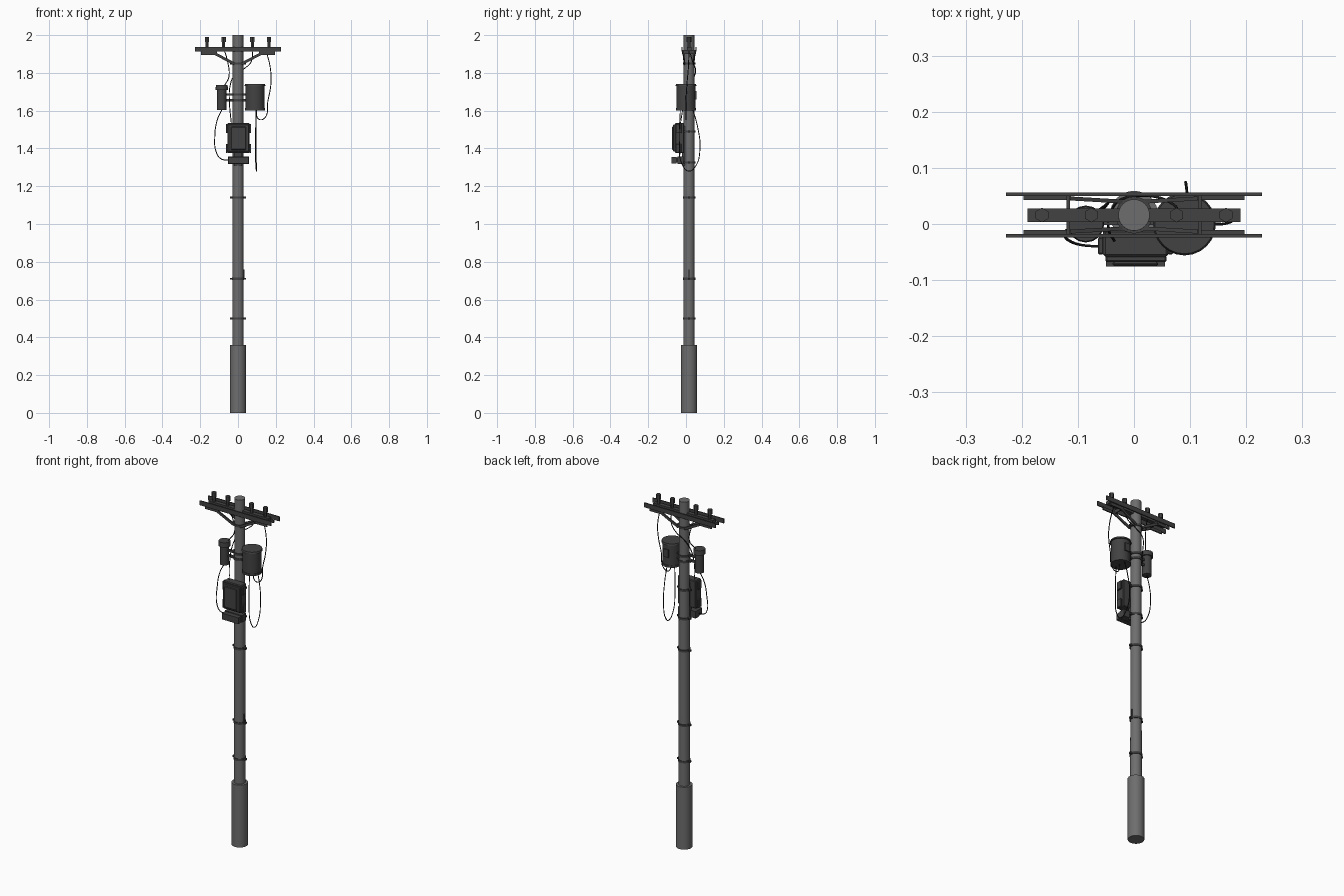
import bpy
import math
from mathutils import Vector

if "Cube" in bpy.data.objects:
    bpy.data.objects.remove(bpy.data.objects["Cube"], do_unlink=True)


def material(name, v):
    m = bpy.data.materials.new(name)
    m.use_nodes = True
    m.diffuse_color = (v, v, v, 1)
    b = m.node_tree.nodes["Principled BSDF"]
    b.inputs["Base Color"].default_value = (v, v, v, 1)
    b.inputs["Roughness"].default_value = 0.8
    return m


POLE = material("pole grey", 0.155)
METAL = material("dark metal", 0.055)
WIRE = material("cable black", 0.012)
PY = 0.016  # pole axis in y


def finish(name, mat, smooth=False):
    o = bpy.context.object
    o.name = name
    o.data.materials.append(mat)
    if smooth:
        bpy.ops.object.shade_smooth_by_angle(angle=math.radians(40))
    return o


def box(name, x, y, z, mat=METAL, bevel=0):
    """Box from (min, max) pairs."""
    bpy.ops.mesh.primitive_cube_add(size=1)
    o = finish(name, mat)
    o.location = [(a + b) / 2 for a, b in (x, y, z)]
    o.scale = [b - a for a, b in (x, y, z)]
    bpy.ops.object.transform_apply(location=False, rotation=False)
    if bevel:
        m = o.modifiers.new("bevel", "BEVEL")
        m.width, m.segments = bevel, 1
    return o


def cyl(name, x, y, z0, z1, r, mat=METAL, n=24, r2=None):
    bpy.ops.mesh.primitive_cone_add(vertices=n, radius1=r, radius2=r2 or r,
                                    depth=z1 - z0, location=(x, y, (z0 + z1) / 2))
    return finish(name, mat, n > 8)


def bar(name, a, b, w, h, mat=METAL):
    """Rectangular bar between two points."""
    a, b = Vector(a), Vector(b)
    bpy.ops.mesh.primitive_cube_add(size=1, location=(a + b) / 2)
    o = finish(name, mat)
    o.rotation_euler = (b - a).to_track_quat("X", "Z").to_euler()
    o.scale = ((b - a).length, w, h)
    return o


def wire(name, pts, r=0.0025):
    c = bpy.data.curves.new(name, "CURVE")
    c.dimensions, c.bevel_depth, c.bevel_resolution = "3D", r, 1
    c.resolution_u = 8
    s = c.splines.new("BEZIER")
    s.bezier_points.add(len(pts) - 1)
    for p, co in zip(s.bezier_points, pts):
        p.co = co
        p.handle_left_type = p.handle_right_type = "AUTO"
    c.materials.append(WIRE)
    bpy.context.collection.objects.link(bpy.data.objects.new(name, c))


# Pole and sleeve
cyl("pole", 0, PY, 0.3, 2.0, 0.03, POLE, 32, 0.028)
cyl("base_sleeve", 0, PY, 0, 0.36, 0.043, POLE, 32)

# Clamp bands with bolt lugs
for i, z in enumerate((0.5, 0.71, 1.14, 1.325, 1.49, 1.655, 1.685, 1.85)):
    cyl(f"band_{i}", 0, PY, z - 0.006, z + 0.006, 0.033)
    box(f"band_lugs_{i}", (-0.042, 0.042), (PY - 0.006, PY + 0.006),
        (z - 0.005, z + 0.005))
box("pole_clip", (0.026, 0.034), (PY - 0.005, PY + 0.005), (0.71, 0.76))

# Crossarms with insulator rail
for tag, s in (("front", -1), ("back", 1)):
    y = PY + s * 0.037
    box(f"crossarm_{tag}", (-0.228, 0.228), (y - 0.003, y + 0.003), (1.912, 1.938))
    yi = PY + s * 0.03
    for side, d in (("left", 1), ("right", -1)):
        bar(f"brace_foot_{tag}_{side}", (d * 0.197, yi, 1.904),
            (d * 0.112, yi, 1.904), 0.007, 0.016)
        bar(f"brace_{tag}_{side}", (d * 0.122, yi, 1.902),
            (d * 0.02, PY + s * 0.024, 1.848), 0.007, 0.014)
box("insulator_rail", (-0.19, 0.19), (PY - 0.012, PY + 0.012), (1.918, 1.936))
for side, d in (("left", 1), ("right", -1)):
    box(f"arm_spacer_{side}", (d * 0.117 - 0.003, d * 0.117 + 0.003),
        (PY - 0.036, PY + 0.036), (1.9, 1.92))
    for tag, x in (("inner", 0.076), ("outer", 0.164)):
        cyl(f"insulator_stem_{tag}_{side}", d * x, PY, 1.93, 1.966, 0.009, METAL, 6)
        cyl(f"insulator_cap_{tag}_{side}", d * x, PY, 1.963, 1.99, 0.013, METAL, 6)

# Large transformer
cyl("transformer_tank", 0.09, 0, 1.605, 1.735, 0.05)
cyl("transformer_lid", 0.09, 0, 1.73, 1.74, 0.056, METAL, 24, 0.053)
cyl("transformer_rim", 0.09, 0, 1.602, 1.614, 0.053)
box("transformer_terminal_box", (0.075, 0.105), (0.045, 0.056), (1.66, 1.705))

# Small transformer
cyl("small_tank", -0.086, 0, 1.603, 1.72, 0.025, METAL, 16)
cyl("small_tank_lid", -0.086, 0, 1.71, 1.737, 0.033, METAL, 16, 0.031)

# Mounting brackets between tanks and pole
for i, z in enumerate((1.655, 1.685)):
    box(f"tank_bracket_{i}", (-0.07, 0.05), (-0.002, 0.01), (z - 0.006, z + 0.006))

# Control cabinet with layered door
box("cabinet", (-0.055, 0.061), (-0.058, -0.01), (1.375, 1.535), bevel=0.004)
box("cabinet_door", (-0.051, 0.058), (-0.068, -0.056), (1.383, 1.527), bevel=0.003)
panel = box("cabinet_panel", (-0.038, 0.043), (-0.075, -0.067), (1.393, 1.515), bevel=0.003)
for side, x in (("left", 0.065), ("right", -0.059)):
    for tag, z in (("lower", 1.4), ("upper", 1.505)):
        box(f"cabinet_hinge_{tag}_{side}", (x - 0.005, x + 0.005), (-0.054, -0.024),
            (z - 0.024, z + 0.024), bevel=0.002)
box("cabinet_mount", (-0.02, 0.02), (-0.02, -0.005), (1.31, 1.52))

# Lower junction box
box("junction_box", (-0.053, 0.058), (-0.045, -0.012), (1.318, 1.358))
box("junction_box_cover", (-0.05, 0.055), (-0.076, -0.049), (1.32, 1.356))
box("junction_box_core", (-0.04, 0.045), (-0.06, -0.03), (1.325, 1.352))

# Cables
wire("cable_arm_to_tank", [(0.15, PY, 1.915), (0.172, 0.012, 1.82), (0.174, 0.005, 1.74),
                           (0.158, 0, 1.65), (0.14, 0, 1.56), (0.11, 0, 1.555),
                           (0.097, 0, 1.605)])
wire("cable_tank_loop", [(0.095, 0.035, 1.61), (0.094, 0.06, 1.52), (0.092, 0.074, 1.4),
                         (0.095, 0.05, 1.305), (0.098, 0.015, 1.28),
                         (0.097, -0.02, 1.315), (0.095, -0.035, 1.43),
                         (0.095, -0.03, 1.61)])
wire("cable_arm_to_cabinet", [(0.076, PY, 1.93), (0.07, 0.035, 1.86), (0.03, 0.05, 1.82),
                              (-0.02, 0.045, 1.785), (-0.042, 0.02, 1.73),
                              (-0.045, -0.01, 1.64), (-0.035, -0.03, 1.53)])
wire("cable_arm_to_pole", [(-0.076, PY, 1.93), (-0.055, 0.03, 1.86), (-0.048, 0.035, 1.78),
                           (-0.07, 0.01, 1.735)])
wire("cable_small_tank", [(-0.085, 0, 1.605), (-0.11, -0.008, 1.55), (-0.123, -0.015, 1.46),
                          (-0.115, -0.03, 1.38), (-0.09, -0.038, 1.345),
                          (-0.05, -0.04, 1.338)])
